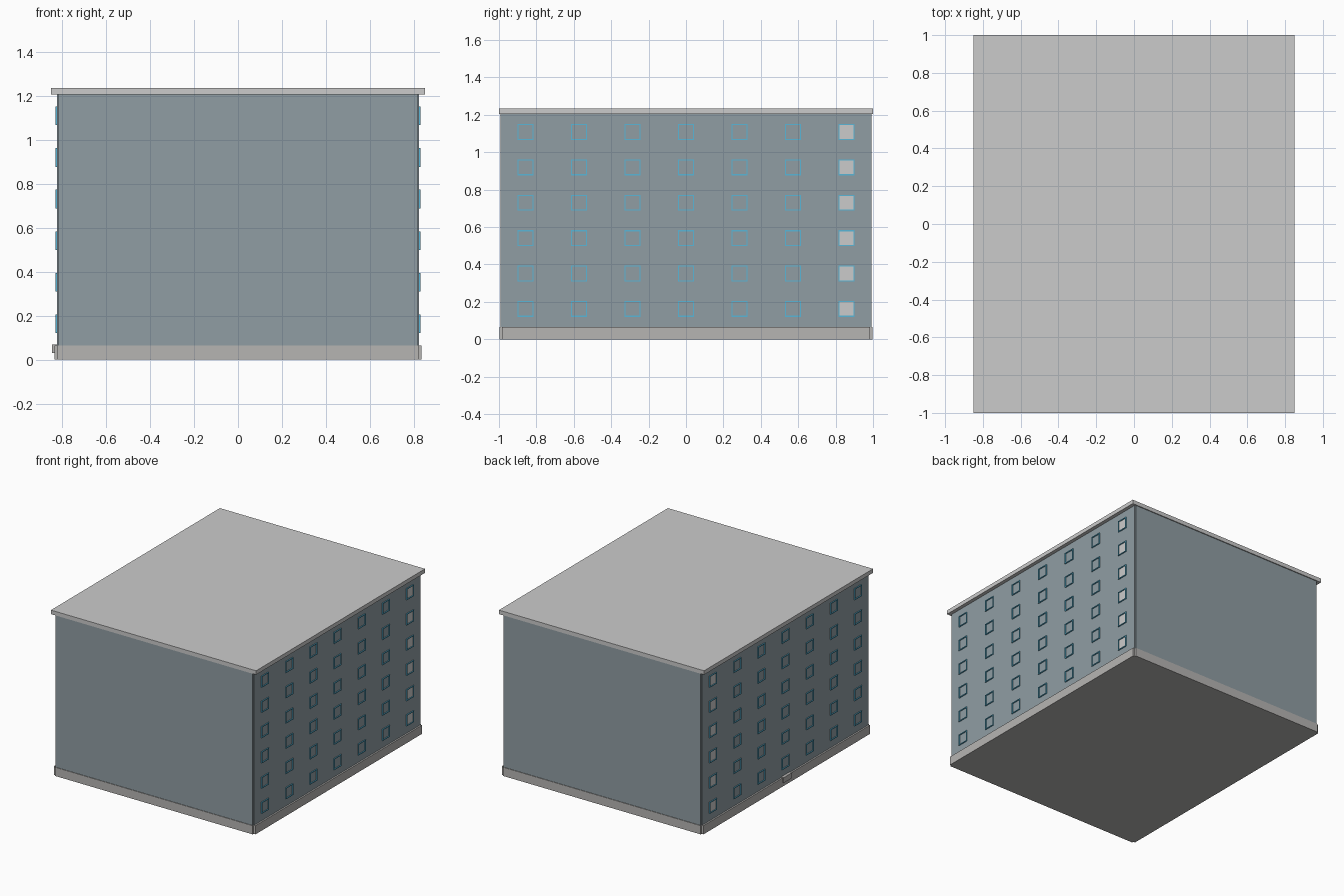
import bpy, bmesh
from mathutils import Matrix

if "Cube" in bpy.data.objects:
    bpy.data.objects.remove(bpy.data.objects["Cube"])


def material(name, rgb):
    m = bpy.data.materials.new(name)
    m.diffuse_color = (*rgb, 1)
    m.use_nodes = True
    m.node_tree.nodes["Principled BSDF"].inputs["Base Color"].default_value = m.diffuse_color
    return m


wall_mat = material("slate_wall", (0.28, 0.34, 0.37))
plinth_mat = material("plinth_grey", (0.47, 0.46, 0.45))
frame_mat = material("blue_frame", (0.10, 0.47, 0.68))


def finish(name, bm, mat=None):
    bmesh.ops.recalc_face_normals(bm, faces=bm.faces)
    mesh = bpy.data.meshes.new(name)
    bm.to_mesh(mesh)
    bm.free()
    ob = bpy.data.objects.new(name, mesh)
    bpy.context.collection.objects.link(ob)
    if mat:
        mesh.materials.append(mat)
    return ob


def box(bm, lo, hi):
    size = [b - a for a, b in zip(lo, hi)]
    mid = [(a + b) / 2 for a, b in zip(lo, hi)]
    bmesh.ops.create_cube(bm, size=1, matrix=Matrix.Translation(mid) @ Matrix.Diagonal((*size, 1)))


def notched_block(name, x_out, x_in, y_out, y_in, z0, z1, mat):
    """Block with a small square notch in each vertical corner."""
    pts = [(x_out, -y_in), (x_out, y_in), (x_in, y_in), (x_in, y_out)]
    half = pts + [(-x, y) for x, y in reversed(pts)]
    outline = half + [(x, y) for x, y in ((-x_in, -y_out), (x_in, -y_out), (x_in, -y_in))]
    outline.insert(8, (-x_in, -y_in))
    bm = bmesh.new()
    base = bm.faces.new([bm.verts.new((x, y, z0)) for x, y in outline])
    top = bmesh.ops.extrude_face_region(bm, geom=[base])["geom"]
    bmesh.ops.translate(bm, vec=(0, 0, z1 - z0), verts=[v for v in top if isinstance(v, bmesh.types.BMVert)])
    return finish(name, bm, mat)


# Main masses
notched_block("walls", 0.823, 0.817, 0.993, 0.985, 0.065, 1.205, wall_mat)
notched_block("plinth", 0.835, 0.82, 0.997, 0.985, 0, 0.065, plinth_mat)
roof = bmesh.new()
box(roof, (-0.85, -1, 1.205), (0.85, 1, 1.235))
finish("roof_slab", roof)

# Windows: 7 columns by 6 rows on both long sides
X, R, T = 0.823, 0.0425, 0.006
frames, panes = bmesh.new(), bmesh.new()
for side in (-1, 1):
    a, b = sorted((side * (X - 0.005), side * (X + 0.007)))
    for col in range(7):
        y = (col - 3) * 0.286
        # panes of the last column show in front of the wall
        px = side * (X + (0.001 if col == 6 else -0.001))
        for row in range(6):
            z = 0.163 + row * 0.189
            for s in (-1, 1):
                e0, e1 = sorted((s * R, s * (R - T)))
                box(frames, (a, y + e0, z - R), (b, y + e1, z + R))
                box(frames, (a, y - R + T, z + e0), (b, y + R - T, z + e1))
            p0, p1 = sorted((px, px - side * 0.003))
            box(panes, (p0, y - R + T, z - R + T), (p1, y + R - T, z + R - T))
finish("window_frames", frames, frame_mat)
finish("window_panes", panes)

# Small entry step on the left side
step = bmesh.new()
box(step, (-0.845, -0.05, 0.03), (-0.82, 0.05, 0.07))
finish("entry_step", step, plinth_mat)
